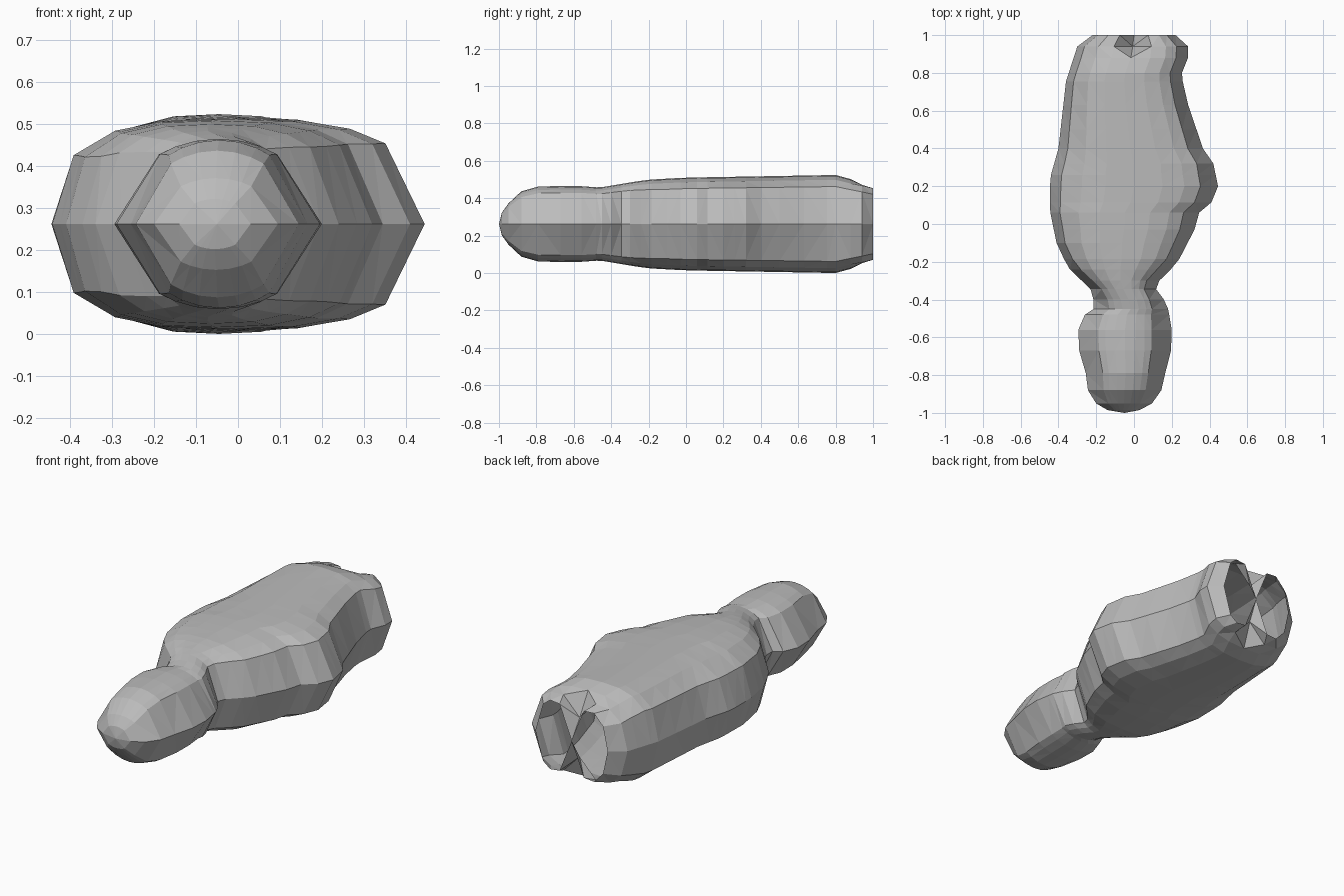
import bpy, bmesh, math

# Outline seen from above (y, x) and half height along the body (y, h)
LEFT = [(-0.985, -0.14), (-0.95, -0.20), (-0.87, -0.25), (-0.72, -0.26), (-0.67, -0.29),
        (-0.555, -0.295), (-0.48, -0.26), (-0.45, -0.215), (-0.40, -0.215), (-0.345, -0.23),
        (-0.23, -0.35), (-0.10, -0.41), (0.07, -0.445), (0.24, -0.445), (0.40, -0.40),
        (0.755, -0.36), (0.94, -0.30), (1.0, -0.22)]
RIGHT = [(-0.985, 0.03), (-0.95, 0.095), (-0.90, 0.14), (-0.77, 0.17), (-0.69, 0.195),
         (-0.555, 0.20), (-0.42, 0.175), (-0.355, 0.12), (-0.32, 0.11), (-0.27, 0.17),
         (-0.185, 0.24), (-0.03, 0.32), (0.06, 0.345), (0.115, 0.41), (0.20, 0.445),
         (0.32, 0.42), (0.40, 0.365), (0.635, 0.285), (0.79, 0.25), (0.89, 0.29),
         (0.96, 0.285), (1.0, 0.22)]
HALF = [(-0.985, 0.06), (-0.96, 0.10), (-0.88, 0.175), (-0.80, 0.20), (-0.60, 0.205),
        (-0.46, 0.195), (-0.30, 0.222), (-0.20, 0.237), (0.0, 0.248), (0.40, 0.255),
        (0.80, 0.262), (0.88, 0.24), (1.0, 0.195)]
STATIONS = [-0.985, -0.95, -0.88, -0.79, -0.67, -0.56, -0.48, -0.45, -0.40, -0.345,
            -0.30, -0.24, -0.185, -0.10, -0.03, 0.06, 0.115, 0.20, 0.26, 0.32, 0.40,
            0.50, 0.63, 0.755, 0.80, 0.88, 0.94, 1.0]
MID_Z = 0.262
# Column positions across the width: right edge to left edge
HEAD_COLS = [1, 0.57, 0.42, 0.22, 0, -0.22, -0.42, -0.57, -1]
BODY_COLS = [1, 0.79, 0.60, 0.34, 0, -0.34, -0.62, -0.87, -1]
N = len(BODY_COLS) - 1


def sample(table, y):
    for (y0, v0), (y1, v1) in zip(table, table[1:]):
        if y <= y1 + 1e-9:
            return v0 + (v1 - v0) * (y - y0) / (y1 - y0)
    return table[-1][1]


def ring(y):
    """Cushion-shaped cross-section; splits into two open lobes at the back."""
    l, r, h = sample(LEFT, y), sample(RIGHT, y), sample(HALF, y)
    s = min(1, max(0, (y + 0.42) / 0.25))
    w = min(1, max(0, (y - 0.88) / 0.12))
    p = 2 + 0.75 * s
    pts = []
    for i in range(2 * N):
        c = i if i <= N else 2 * N - i
        t = HEAD_COLS[c] * (1 - s) + BODY_COLS[c] * s
        dome = max(0, 1 - abs(t) ** p) ** (1 / p)
        lobe = math.sqrt(max(0, 1 - ((abs(t) - 0.5) / 0.5) ** 2))
        z = h * ((1 - w) * dome + w * lobe)
        side = 0 if i % N == 0 else (1 if i < N else -1)
        pts.append(((l + r) / 2 + t * (r - l) / 2, y, MID_Z + side * z))
    return pts


# Body and head lofted as one skin, closed at the nose, open at the back
bm = bmesh.new()
rings = [[bm.verts.new(c) for c in ring(y)] for y in STATIONS]
nose = bm.verts.new((-0.05, -1.0, MID_Z))
for k in range(2 * N):
    j = (k + 1) % (2 * N)
    bm.faces.new((nose, rings[0][j], rings[0][k]))
    for a, b in zip(rings, rings[1:]):
        bm.faces.new((a[k], a[j], b[j], b[k]))
bmesh.ops.recalc_face_normals(bm, faces=bm.faces)
bmesh.ops.triangulate(bm, faces=bm.faces)
mesh = bpy.data.meshes.new("body_and_head")
bm.to_mesh(mesh)
bm.free()

# Plain grey colour
grey = bpy.data.materials.new("plain grey")
grey.diffuse_color = (0.5, 0.5, 0.5, 1)
mesh.materials.append(grey)
obj = bpy.data.objects.new("body_and_head", mesh)
bpy.context.collection.objects.link(obj)
